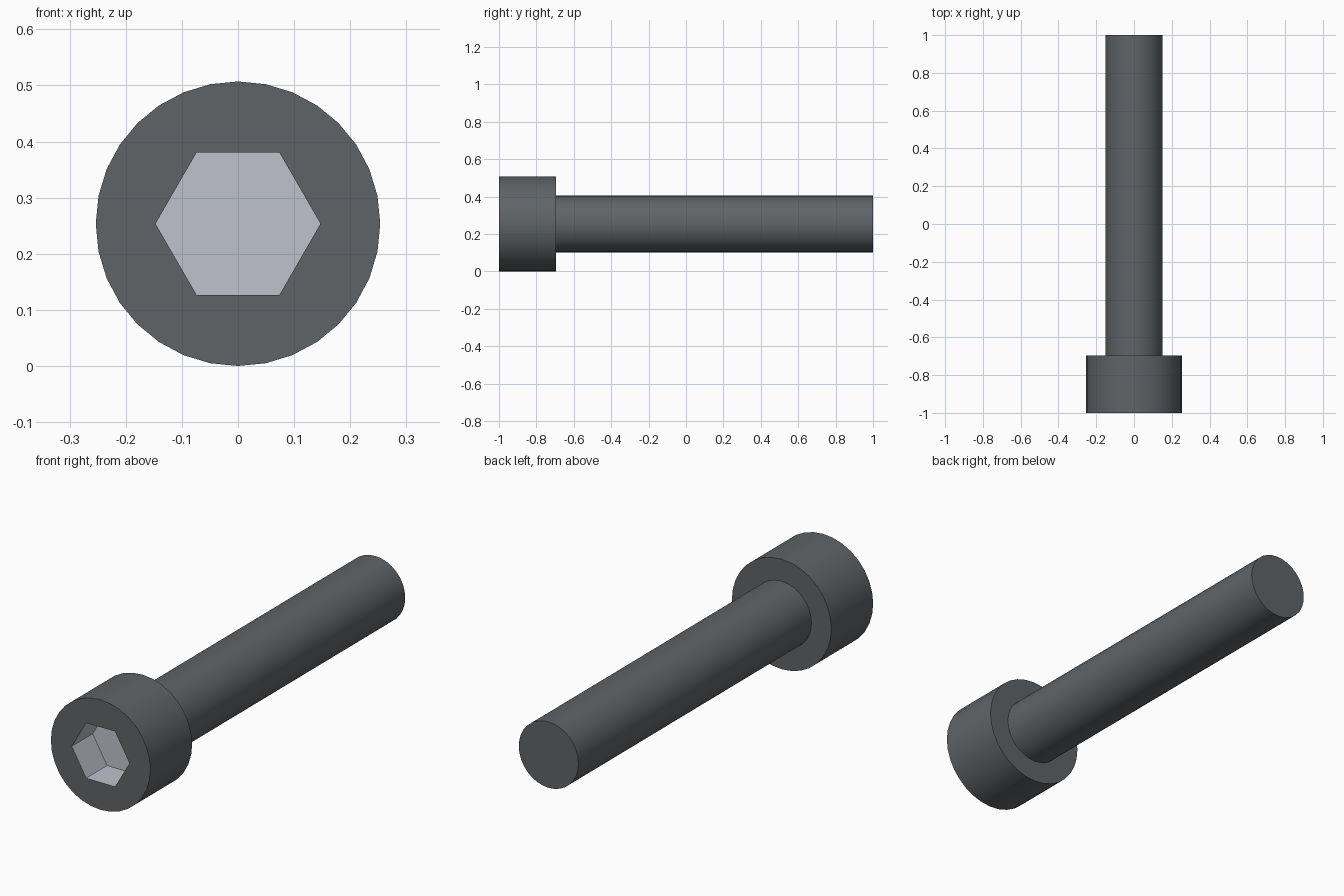
import bpy, bmesh, math
from mathutils import Matrix

if "Cube" in bpy.data.objects:
    bpy.data.objects.remove(bpy.data.objects["Cube"])

HEAD_R, SHAFT_R, HEX_R = 0.2535, 0.152, 0.147
FRONT, SHOULDER, BACK = -1.0, -0.696, 1.0
SOCKET_FLOOR = -0.848
SIDES = 32


def material(name, colour):
    mat = bpy.data.materials.new(name)
    mat.use_nodes = True
    mat.diffuse_color = colour
    mat.node_tree.nodes["Principled BSDF"].inputs["Base Color"].default_value = colour
    return mat


dark_steel = material("dark steel", (0.117, 0.127, 0.134, 1))
bright_steel = material("bright steel", (0.52, 0.545, 0.60, 1))


def ring(bm, radius, y, sides):
    """Closed loop of vertices around the screw's axis."""
    step = math.tau / sides
    return [bm.verts.new((radius * math.cos(i * step), y,
                          HEAD_R + radius * math.sin(i * step))) for i in range(sides)]


def wall(bm, a, b, mat=0):
    """Quads joining two matching rings."""
    for i in range(len(a)):
        j = (i + 1) % len(a)
        bm.faces.new((a[i], a[j], b[j], b[i])).material_index = mat


def finish(bm, name, mats):
    bmesh.ops.recalc_face_normals(bm, faces=bm.faces[:])
    mesh = bpy.data.meshes.new(name)
    bm.to_mesh(mesh)
    bm.free()
    for mat in mats:
        mesh.materials.append(mat)
    obj = bpy.data.objects.new(name, mesh)
    bpy.context.collection.objects.link(obj)
    bpy.ops.object.select_all(action='DESELECT')
    obj.select_set(True)
    bpy.context.view_layer.objects.active = obj
    bpy.ops.object.shade_smooth_by_angle(angle=math.radians(30))


# Head with a recessed hexagonal socket
bm = bmesh.new()
rim = ring(bm, HEAD_R, FRONT, SIDES)
rear = ring(bm, HEAD_R, SHOULDER, SIDES)
mouth = ring(bm, HEX_R, FRONT, 6)
floor = ring(bm, HEX_R, SOCKET_FLOOR, 6)
wall(bm, rim, rear)
bm.faces.new(rear)
wall(bm, mouth, floor, 1)
bm.faces.new(floor).material_index = 1
# Flat front face between the rim and the socket mouth
open_edges = [e for e in bm.edges if len(e.link_faces) == 1]
bmesh.ops.triangle_fill(bm, edges=open_edges, use_beauty=True, normal=(0, -1, 0))
finish(bm, "socket_head", [dark_steel, bright_steel])

# Shaft, seated slightly into the head
bm = bmesh.new()
root = ring(bm, SHAFT_R, SHOULDER - 0.02, SIDES)
tip = ring(bm, SHAFT_R, BACK, SIDES)
wall(bm, root, tip)
bm.faces.new(root)
bm.faces.new(tip)
finish(bm, "shaft", [dark_steel])
